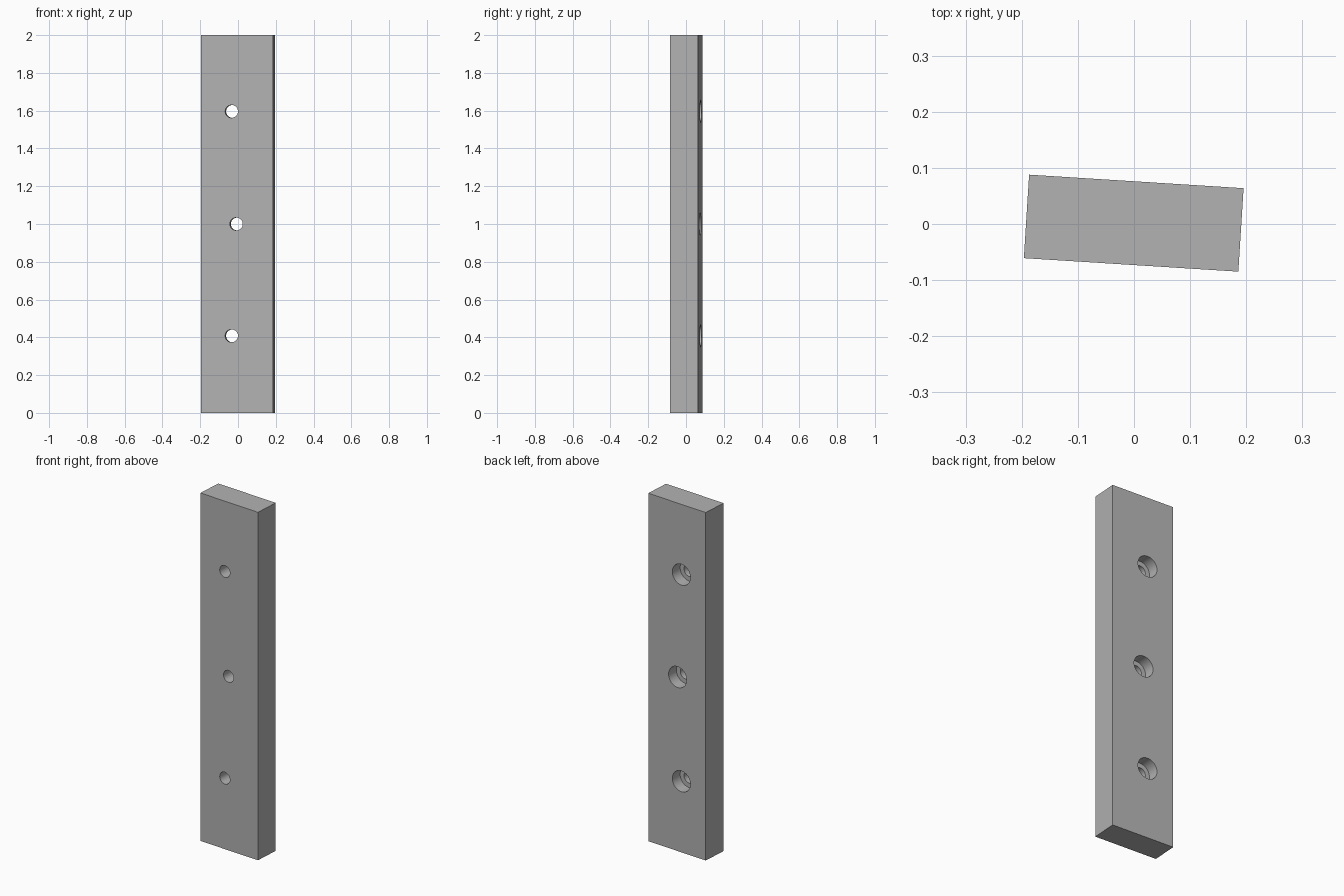
import bpy, math
from mathutils import Matrix

cube = bpy.data.objects.get("Cube")
if cube:
    bpy.data.objects.remove(cube, do_unlink=True)

WIDTH, DEPTH, HEIGHT = 0.383, 0.149, 2.0
TURN = Matrix.Translation((-0.0005, 0.0015, 0)) @ Matrix.Rotation(math.radians(-3.6), 4, "Z")
BORE, COUNTERBORE, SINK = 0.034, 0.06, 0.065
HOLES = [(-0.029, 0.408), (-0.004, 1.0), (-0.029, 1.596)]

grey = bpy.data.materials.new("plain grey")
grey.use_nodes = True
colour = (0.45, 0.45, 0.45, 1)
grey.diffuse_color = colour
grey.node_tree.nodes["Principled BSDF"].inputs["Base Color"].default_value = colour

# Rectangular plate
bpy.ops.mesh.primitive_cube_add(size=1)
plate = bpy.context.object
plate.name = "mounting_plate"
plate.data.transform(Matrix.Translation((0, 0, HEIGHT / 2)) @ Matrix.Diagonal((WIDTH, DEPTH, HEIGHT, 1)))
plate.data.materials.append(grey)


def drill(name, x, z, radius, y_front, y_back):
    """Cut a round hole through the plate along y."""
    bpy.ops.mesh.primitive_cylinder_add(vertices=48, radius=radius, depth=y_back - y_front)
    cutter = bpy.context.object
    cutter.name = name
    cutter.hide_render = True
    cutter.data.transform(Matrix.Translation((x, (y_front + y_back) / 2, z)) @ Matrix.Rotation(math.pi / 2, 4, "X"))
    cutter.data.materials.append(grey)
    cut = plate.modifiers.new(name, "BOOLEAN")
    cut.operation, cut.solver, cut.object = "DIFFERENCE", "EXACT", cutter
    bpy.ops.object.select_all(action="DESELECT")
    plate.select_set(True)
    bpy.context.view_layer.objects.active = plate
    bpy.ops.object.modifier_apply(modifier=name)
    bpy.data.objects.remove(cutter, do_unlink=True)


# Screw holes, counterbored from the back
for x, z in HOLES:
    drill("screw_bore", x, z, BORE, -DEPTH, DEPTH)
    drill("screw_counterbore", x, z, COUNTERBORE, DEPTH / 2 - SINK, DEPTH)

# Slight turn about the vertical axis
plate.data.transform(TURN)
bpy.ops.object.shade_smooth_by_angle(angle=math.radians(30))
